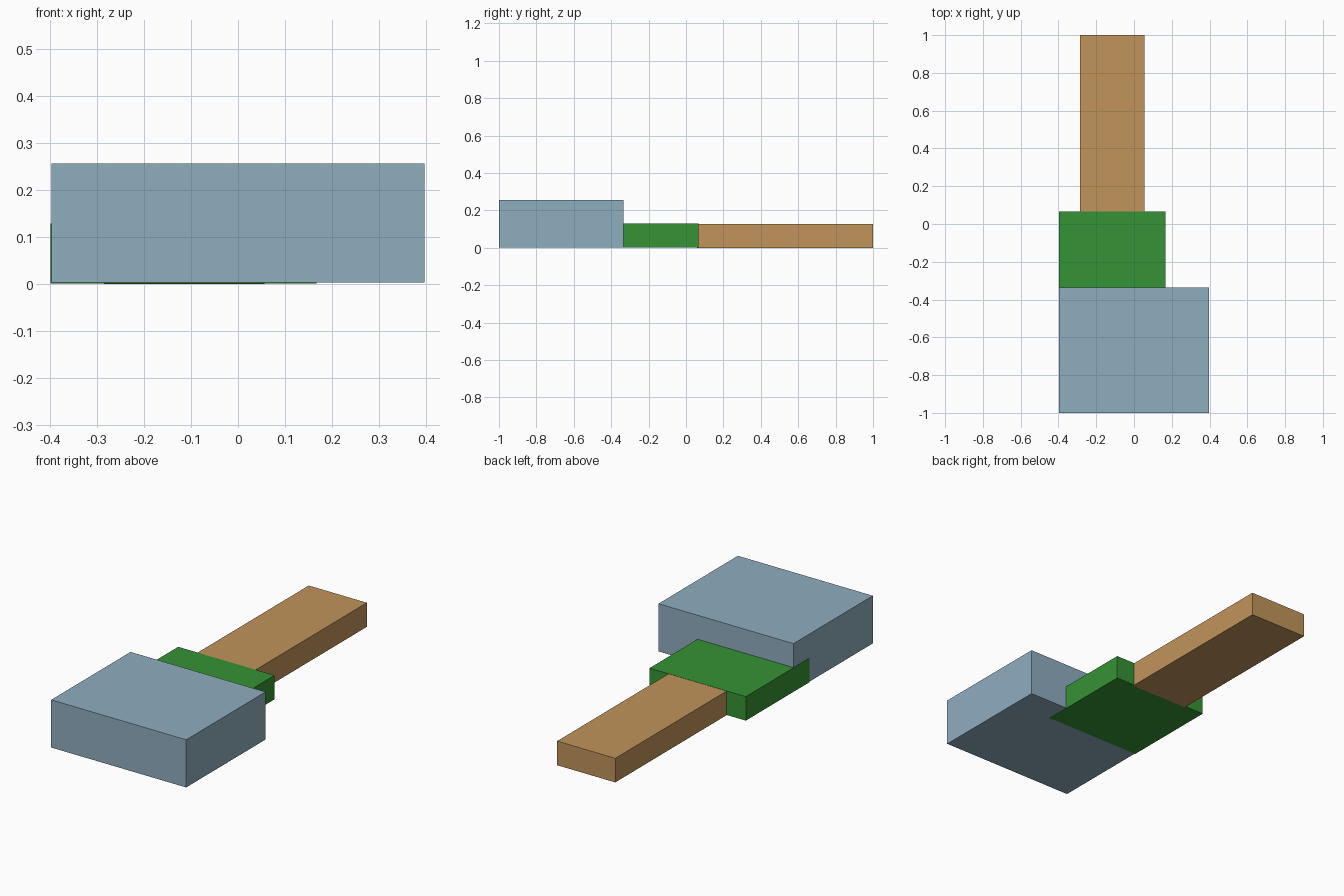
import bpy
import bmesh
from mathutils import Vector

cube = bpy.data.objects.get("Cube")
if cube:
    bpy.data.objects.remove(cube, do_unlink=True)


def make_material(name, rgb):
    """Flat material from 0-255 sRGB values, stored as linear."""
    linear = [((c / 255 + 0.055) / 1.055) ** 2.4 for c in rgb]
    mat = bpy.data.materials.new(name)
    mat.use_nodes = True
    mat.diffuse_color = (*linear, 1)
    mat.node_tree.nodes["Principled BSDF"].inputs["Base Color"].default_value = (*linear, 1)
    return mat


def make_box(name, low, high, mat):
    """Box between two opposite corners."""
    low, high = Vector(low), Vector(high)
    mesh = bpy.data.meshes.new(name)
    bm = bmesh.new()
    bmesh.ops.create_cube(bm, size=1)
    bmesh.ops.scale(bm, vec=high - low, verts=bm.verts)
    bmesh.ops.translate(bm, vec=(low + high) / 2, verts=bm.verts)
    bm.to_mesh(mesh)
    bm.free()
    mesh.materials.append(mat)
    obj = bpy.data.objects.new(name, mesh)
    bpy.context.collection.objects.link(obj)
    return obj


steel_blue = make_material("steel blue", (143, 173, 191))
green = make_material("green", (53, 146, 53))
tan_wood = make_material("tan wood", (193, 148, 91))

# Wide head block at the front
make_box("head", (-0.396, -1.0, 0.003), (0.396, -0.335, 0.256), steel_blue)
# Collar, reaching a little way into the head
make_box("collar", (-0.398, -0.465, 0.0015), (0.167, 0.067, 0.129), green)
# Long handle running to the back
make_box("handle", (-0.285, 0.06, 0.0), (0.056, 1.0, 0.128), tan_wood)
